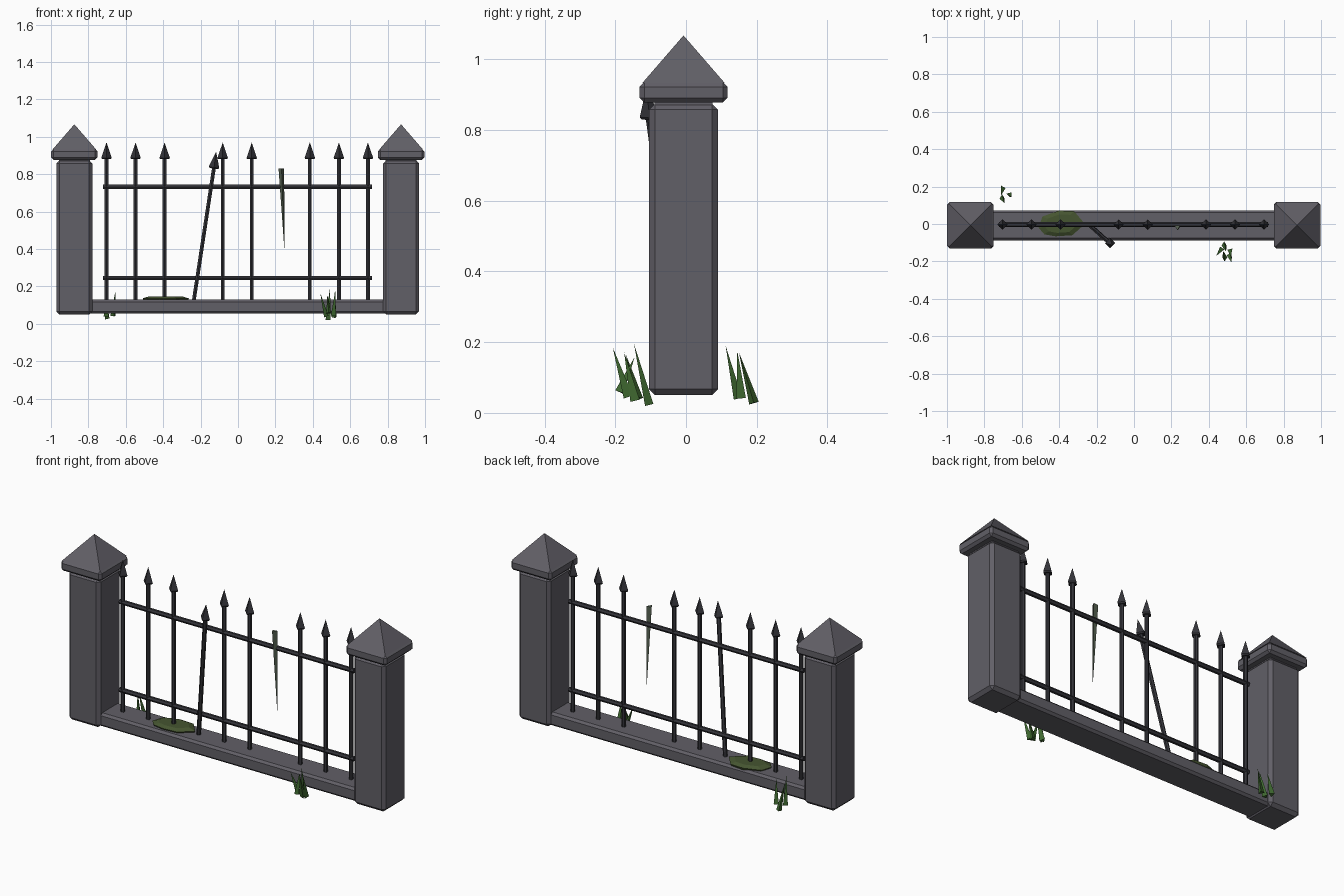
import bpy, bmesh, math
from mathutils import Vector, Matrix

if "Cube" in bpy.data.objects:
    bpy.data.objects.remove(bpy.data.objects["Cube"])

def material(name, rgb):
    m = bpy.data.materials.new(name)
    m.diffuse_color = (*rgb, 1)
    m.use_nodes = True
    m.node_tree.nodes["Principled BSDF"].inputs["Base Color"].default_value = m.diffuse_color
    return m

STONE = material("stone", (0.12, 0.115, 0.135))
IRON = material("iron", (0.035, 0.035, 0.042))
MOSS = material("moss_green", (0.06, 0.09, 0.03))
GRASS = material("grass_green", (0.05, 0.14, 0.03))
VINE = material("dry_vine", (0.10, 0.13, 0.09))
CY = -0.007  # depth centre of the masonry

def finish(name, bm, mat):
    bmesh.ops.recalc_face_normals(bm, faces=bm.faces)
    me = bpy.data.meshes.new(name)
    bm.to_mesh(me)
    bm.free()
    me.materials.append(mat)
    ob = bpy.data.objects.new(name, me)
    bpy.context.collection.objects.link(ob)
    return ob

def block(name, center, size, chamfer, mat):
    bm = bmesh.new()
    bmesh.ops.create_cube(bm, size=1)
    bmesh.ops.scale(bm, vec=size, verts=bm.verts)
    bmesh.ops.translate(bm, vec=center, verts=bm.verts)
    if chamfer:
        bmesh.ops.bevel(bm, geom=bm.edges[:], offset=chamfer, segments=1, affect='EDGES')
    return finish(name, bm, mat)

def add_cone(bm, a, b, r1, r2, sides, spin=0.0):
    a, b = Vector(a), Vector(b)
    d = b - a
    rot = Vector((0, 0, 1)).rotation_difference(d).to_matrix().to_4x4()
    mat = Matrix.Translation((a + b) / 2) @ rot @ Matrix.Rotation(spin, 4, 'Z')
    bmesh.ops.create_cone(bm, cap_ends=True, segments=sides, radius1=r1,
                          radius2=r2, depth=d.length, matrix=mat)

def cone(name, a, b, r1, r2, sides, mat, spin=0.0):
    bm = bmesh.new()
    add_cone(bm, a, b, r1, r2, sides, spin)
    return finish(name, bm, mat)

# Stone pillars with pyramid caps
for side, x in (("left", -0.875), ("right", 0.872)):
    block(side + "_pillar", (x, CY, 0.462), (0.193, 0.195, 0.824), 0.017, STONE)
    block(side + "_neck", (x, CY, 0.875), (0.165, 0.165, 0.03), 0, STONE)
    block(side + "_cap_slab", (x, CY, 0.906), (0.248, 0.248, 0.058), 0.013, STONE)
    cone(side + "_cap_pyramid", (x, CY, 0.932), (x, CY, 1.067),
         0.117 * math.sqrt(2), 0, 4, STONE, math.pi / 4)

# Low stone kerb
block("kerb", (0, CY, 0.092), (1.60, 0.16, 0.074), 0.012, STONE)

# Iron pickets with four-sided spear tips
def picket(name, foot, neck, tip):
    bm = bmesh.new()
    add_cone(bm, foot, neck, 0.0115, 0.0115, 6)
    back = Vector(neck) - (Vector(tip) - Vector(neck)) * 0.08
    add_cone(bm, back, neck, 0.023, 0.028, 4)
    add_cone(bm, neck, tip, 0.028, 0, 4)
    finish(name, bm, IRON)

for i in (0, 1, 2, 4, 5, 7, 8, 9):
    x = -0.703 + i * 0.1553
    picket(f"picket_{i}", (x, -0.003, 0.12), (x, -0.003, 0.887), (x, -0.003, 0.97))
picket("leaning_picket", (-0.237, -0.006, 0.12), (-0.128, -0.103, 0.838), (-0.117, -0.112, 0.92))

# Horizontal rails
for name, z in (("lower_rail", 0.245), ("upper_rail", 0.733)):
    cone(name, (-0.722, -0.003, z), (0.716, -0.003, z), 0.013, 0.013, 6, IRON)

# Hanging dry vine
cone("hanging_vine", (0.232, -0.017, 0.83), (0.249, -0.012, 0.393), 0.017, 0.001, 3, VINE, math.pi / 2)

# Moss patch: irregular outline with a slightly domed top
outline = [(-0.51, -0.02), (-0.49, 0.04), (-0.40, 0.072), (-0.32, 0.068),
           (-0.262, 0.0), (-0.33, -0.06), (-0.42, -0.066), (-0.48, -0.055)]
center = Vector((-0.39, 0.0, 0))
bm = bmesh.new()
rings = []
for s, z in ((0.92, 0.122), (1.0, 0.136), (0.72, 0.147)):
    ring = []
    for px, py in outline:
        p = center + (Vector((px, py, 0)) - center) * s
        ring.append(bm.verts.new((p.x, p.y, z)))
    rings.append(ring)
for lo, hi in zip(rings, rings[1:]):
    for i in range(len(lo)):
        j = (i + 1) % len(lo)
        bm.faces.new((lo[i], lo[j], hi[j], hi[i]))
bm.faces.new(rings[0])
bm.faces.new(rings[-1])
finish("moss_patch", bm, MOSS)

# Grass tufts: (base, tip) for each blade
tufts = {
    "back_grass": [((-0.705, 0.143, 0.04), (-0.693, 0.112, 0.19)),
                   ((-0.667, 0.158, 0.042), (-0.655, 0.145, 0.175)),
                   ((-0.703, 0.192, 0.028), (-0.712, 0.15, 0.17))],
    "front_grass": [((0.482, -0.108, 0.022), (0.492, -0.147, 0.195)),
                    ((0.515, -0.142, 0.035), (0.518, -0.175, 0.172)),
                    ((0.468, -0.135, 0.04), (0.44, -0.17, 0.165)),
                    ((0.512, -0.165, 0.045), (0.522, -0.207, 0.185)),
                    ((0.485, -0.185, 0.058), (0.478, -0.145, 0.158))],
}
for name, blades in tufts.items():
    bm = bmesh.new()
    for i, (base, tip) in enumerate(blades):
        add_cone(bm, base, tip, 0.016, 0, 3, 1.3 * i)
    finish(name, bm, GRASS)
